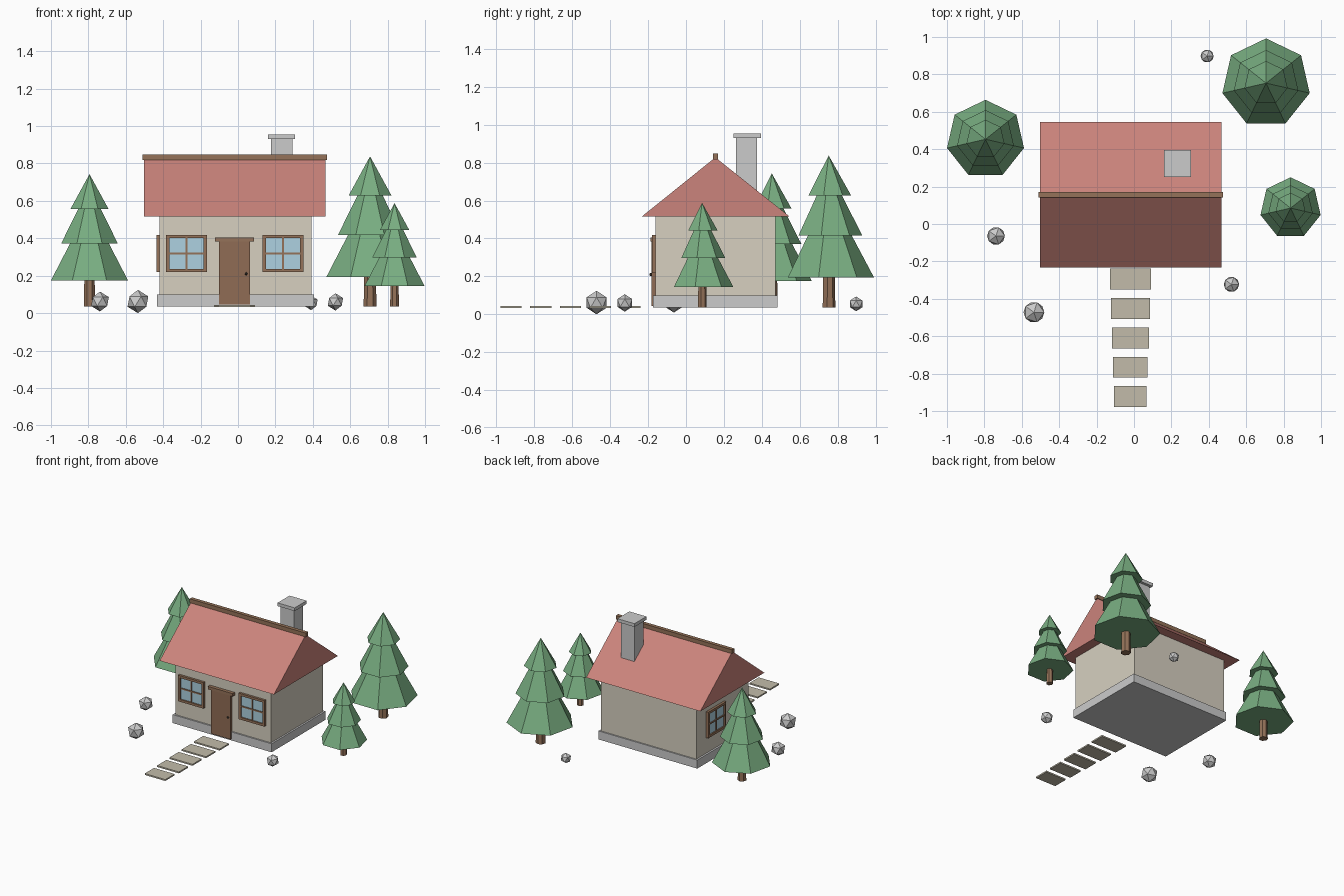
import bpy
import bmesh
from math import pi

if "Cube" in bpy.data.objects:
    bpy.data.objects.remove(bpy.data.objects["Cube"])


def mat(name, r, g, b):
    m = bpy.data.materials.new(name)
    m.diffuse_color = (r, g, b, 1)
    m.use_nodes = True
    m.node_tree.nodes["Principled BSDF"].inputs["Base Color"].default_value = m.diffuse_color
    return m


CREAM = mat("cream_wall", 0.68, 0.63, 0.53)
RED = mat("red_tile", 0.60, 0.23, 0.20)
WOOD = mat("wood", 0.30, 0.17, 0.10)
DOOR = mat("door_wood", 0.28, 0.15, 0.09)
GLASS = mat("glass", 0.42, 0.64, 0.75)
LEAF = mat("leaf", 0.19, 0.42, 0.22)
SLAB = mat("slab", 0.54, 0.50, 0.40)
DARK = mat("dark_metal", 0.06, 0.05, 0.04)
GROUND = 0.035


def finish(name, bm, material=None, loc=(0, 0, 0), rot=0):
    me = bpy.data.meshes.new(name)
    bmesh.ops.recalc_face_normals(bm, faces=bm.faces)
    bm.to_mesh(me)
    bm.free()
    ob = bpy.data.objects.new(name, me)
    ob.location = loc
    ob.rotation_euler.z = rot
    if material:
        me.materials.append(material)
    bpy.context.collection.objects.link(ob)
    return ob


def add_box(bm, x, y, z):
    verts = bmesh.ops.create_cube(bm, size=1)["verts"]
    for v in verts:
        for i, (lo, hi) in enumerate((x, y, z)):
            v.co[i] = lo if v.co[i] < 0 else hi


def box(name, x, y, z, material=None, loc=(0, 0, 0), rot=0):
    bm = bmesh.new()
    add_box(bm, x, y, z)
    return finish(name, bm, material, loc, rot)


def cone(name, x, y, z0, z1, r0, r1, material, sides=7):
    bm = bmesh.new()
    bmesh.ops.create_cone(bm, cap_ends=True, segments=sides,
                          radius1=r0, radius2=r1, depth=z1 - z0)
    bmesh.ops.remove_doubles(bm, verts=bm.verts, dist=1e-5)
    return finish(name, bm, material, (x, y, (z0 + z1) / 2))


# House body
box("foundation", (-0.433, 0.406), (-0.173, 0.482), (GROUND, 0.10))
box("walls", (-0.419, 0.393), (-0.162, 0.472), (0.06, 0.53), CREAM)

# Solid gable roof: triangle profile extruded along x
bm = bmesh.new()
tri = [bm.verts.new((-0.503, y, z))
       for y, z in ((-0.232, 0.517), (0.545, 0.517), (0.155, 0.828))]
face = bm.faces.new(tri)
ext = bmesh.ops.extrude_face_region(bm, geom=[face])["geom"]
bmesh.ops.translate(bm, vec=(0.970, 0, 0),
                    verts=[g for g in ext if isinstance(g, bmesh.types.BMVert)])
# Keep the first cap so that the prism is closed
if not any(set(f.verts) == set(tri) for f in bm.faces):
    bm.faces.new(tri)
finish("roof", bm, RED)
box("ridge_beam", (-0.51, 0.476), (0.142, 0.170), (0.818, 0.848), WOOD)

# Chimney
box("chimney", (0.176, 0.291), (0.265, 0.375), (0.60, 0.935))
box("chimney_cap", (0.161, 0.306), (0.25, 0.395), (0.93, 0.955))


# Windows, modelled facing -y with the wall at y = 0
def window(name, loc, rot=0):
    w, h, t = 0.109, 0.10, 0.018
    bm = bmesh.new()
    for s in (-1, 1):
        add_box(bm, sorted((s * w, s * (w - t))), (-0.018, 0.005), (-h, h))
        add_box(bm, (-w + t, w - t), (-0.018, 0.005), sorted((s * h, s * (h - t))))
    add_box(bm, (-0.005, 0.005), (-0.014, 0.005), (-h + t, h - t))
    add_box(bm, (-w + t, w - t), (-0.014, 0.005), (-0.005, 0.005))
    finish(name + "_frame", bm, WOOD, loc, rot)
    box(name + "_glass", (-w + t, w - t), (-0.008, 0.004), (-h + t, h - t),
        GLASS, loc, rot)


window("left_window", (-0.276, -0.162, 0.319))
window("right_window", (0.241, -0.162, 0.319))
window("side_window", (-0.419, 0.245, 0.319), -pi / 2)

# Door
box("door", (-0.102, 0.064), (-0.181, -0.15), (0.045, 0.39), DOOR)
box("door_lintel", (-0.124, 0.086), (-0.188, -0.15), (0.383, 0.405), WOOD)
bm = bmesh.new()
bmesh.ops.create_icosphere(bm, subdivisions=1, radius=0.009)
finish("door_knob", bm, DARK, (0.044, -0.186, 0.21))

# Stepping stones, narrowing away from the door
for i in range(5):
    w, y = 0.109 - 0.0055 * i, -0.295 - 0.157 * i
    box(f"stepping_stone_{i + 1}", (-0.019 - w, -0.019 + w),
        (y - 0.056, y + 0.056), (0.032, 0.043), SLAB)


# Trees: trunk and three stacked seven-sided cones
def tree(name, x, y, h):
    g = GROUND
    cone(name + "_trunk", x, y, g, g + 0.3 * h, 0.044 * h, 0.038 * h, WOOD)
    tiers = ((0.198, 0.76, 0.298), (0.475, 0.91, 0.220), (0.738, 1.0, 0.147))
    for i, (a, b, r) in enumerate(tiers):
        cone(f"{name}_tier_{i + 1}", x, y, g + a * h, g + b * h, r * h, 0, LEAF)


tree("left_tree", -0.794, 0.453, 0.708)
tree("back_tree", 0.706, 0.753, 0.803)
tree("right_tree", 0.837, 0.085, 0.553)

# Rocks
for i, (x, y, z, r) in enumerate(((-0.535, -0.472, 0.062, 0.062),
                                  (-0.738, -0.064, 0.062, 0.053),
                                  (0.521, -0.323, 0.060, 0.046),
                                  (0.391, 0.898, 0.055, 0.039))):
    bm = bmesh.new()
    bmesh.ops.create_icosphere(bm, subdivisions=1, radius=r)
    finish(f"rock_{i + 1}", bm, None, (x, y, z))
